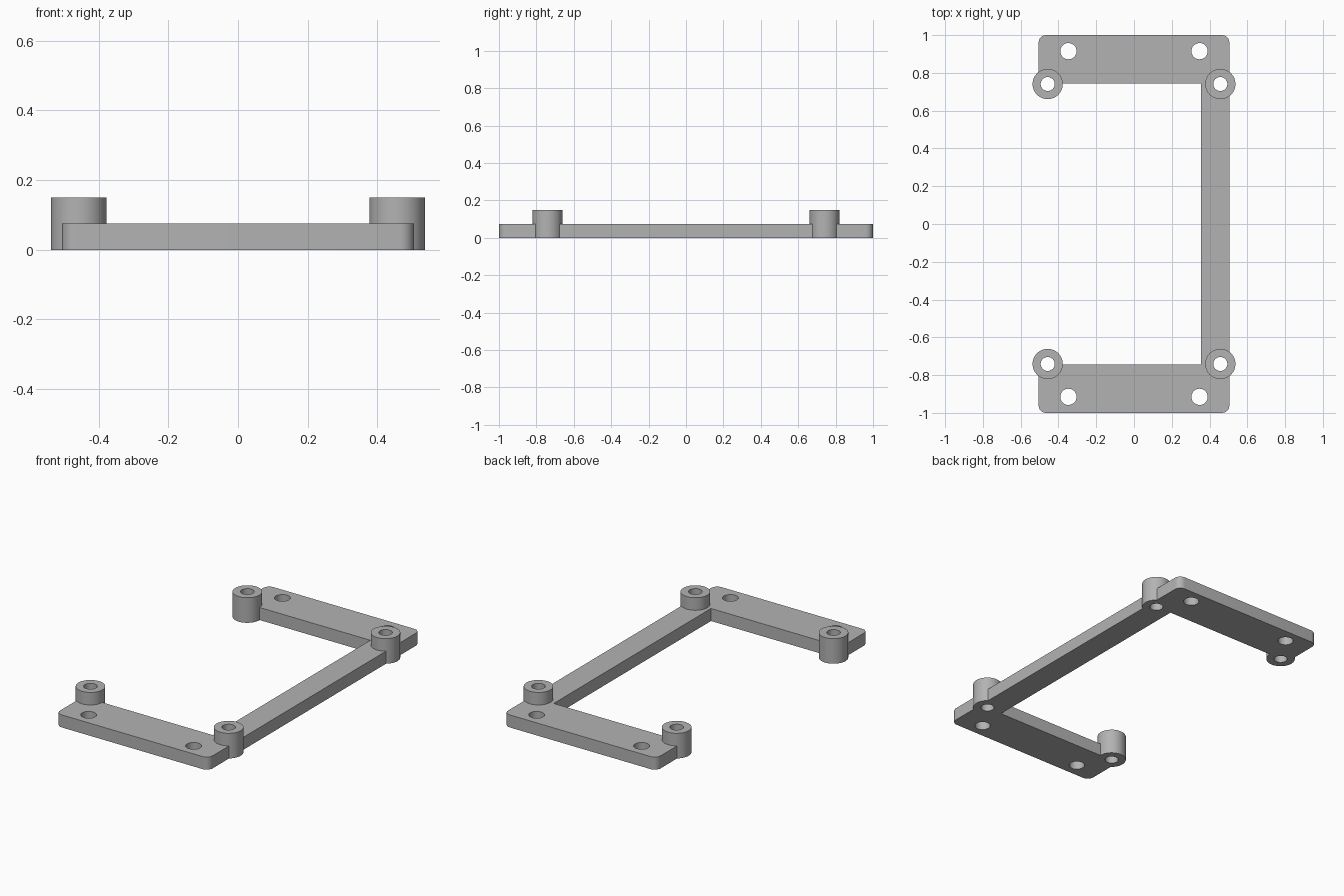
import bpy
import bmesh
from math import cos, sin, radians
from mathutils import Matrix

cube = bpy.data.objects.get("Cube")
if cube:
    bpy.data.objects.remove(cube, do_unlink=True)

# Main sizes
HALF_X, HALF_Y = 0.505, 1.0
PLATE_IN_Y, BAR_IN_X = 0.743, 0.355
THICK, BOSS_H = 0.075, 0.15
CORNER = 0.04
BOSS_X, BOSS_Y, BOSS_R, BORE_R = 0.457, 0.741, 0.08, 0.037
HOLE_X, HOLE_Y, HOLE_R = 0.347, 0.915, 0.043

grey = bpy.data.materials.new("plain grey")
grey.use_nodes = True
colour = (0.45, 0.45, 0.45, 1)
grey.diffuse_color = colour
grey.node_tree.nodes["Principled BSDF"].inputs["Base Color"].default_value = colour


def make_object(name, bm):
    bmesh.ops.recalc_face_normals(bm, faces=bm.faces)
    mesh = bpy.data.meshes.new(name)
    bm.to_mesh(mesh)
    bm.free()
    mesh.materials.append(grey)
    obj = bpy.data.objects.new(name, mesh)
    bpy.context.collection.objects.link(obj)
    return obj


def corner_cylinders(bm, x, y, radius, low, high):
    """Upright cylinders mirrored to all four corners."""
    for sx in (-1, 1):
        for sy in (-1, 1):
            bmesh.ops.create_cone(
                bm, cap_ends=True, segments=48, radius1=radius, radius2=radius,
                depth=high - low,
                matrix=Matrix.Translation((sx * x, sy * y, (low + high) / 2)))


def rounded_corner(sx, sy, start):
    """Arc of points around one outer corner, counter-clockwise."""
    cx, cy = sx * (HALF_X - CORNER), sy * (HALF_Y - CORNER)
    angles = [radians(start + 90 * i / 8) for i in range(9)]
    return [(cx + CORNER * cos(a), cy + CORNER * sin(a)) for a in angles]


# C-shaped frame: two end plates joined by a side bar
outline = (rounded_corner(-1, -1, 180) + rounded_corner(1, -1, 270)
           + rounded_corner(1, 1, 0) + rounded_corner(-1, 1, 90)
           + [(-HALF_X, PLATE_IN_Y), (BAR_IN_X, PLATE_IN_Y),
              (BAR_IN_X, -PLATE_IN_Y), (-HALF_X, -PLATE_IN_Y)])
bm = bmesh.new()
base = bm.faces.new([bm.verts.new((x, y, 0)) for x, y in outline])
top = bmesh.ops.extrude_face_region(bm, geom=[base], use_keep_orig=True)["geom"]
bmesh.ops.translate(bm, vec=(0, 0, THICK),
                    verts=[v for v in top if isinstance(v, bmesh.types.BMVert)])
frame = make_object("mounting_frame", bm)

# Raised bosses at the inner corners
bm = bmesh.new()
corner_cylinders(bm, BOSS_X, BOSS_Y, BOSS_R, 0, BOSS_H)
bosses = make_object("corner_bosses", bm)

# Drills for the boss bores and the plate holes
bm = bmesh.new()
corner_cylinders(bm, BOSS_X, BOSS_Y, BORE_R, -0.1, BOSS_H + 0.1)
corner_cylinders(bm, HOLE_X, HOLE_Y, HOLE_R, -0.1, BOSS_H + 0.1)
drills = make_object("hole_drills", bm)

# Fuse the bosses, then drill everything through
bpy.ops.object.select_all(action="DESELECT")
bpy.context.view_layer.objects.active = frame
frame.select_set(True)
for tool, operation in ((bosses, "UNION"), (drills, "DIFFERENCE")):
    tool.hide_render = True
    mod = frame.modifiers.new(tool.name, "BOOLEAN")
    mod.operation = operation
    mod.solver = "EXACT"
    mod.object = tool
    bpy.ops.object.modifier_apply(modifier=mod.name)
    bpy.data.objects.remove(tool, do_unlink=True)

bpy.ops.object.shade_smooth_by_angle(angle=radians(30))
